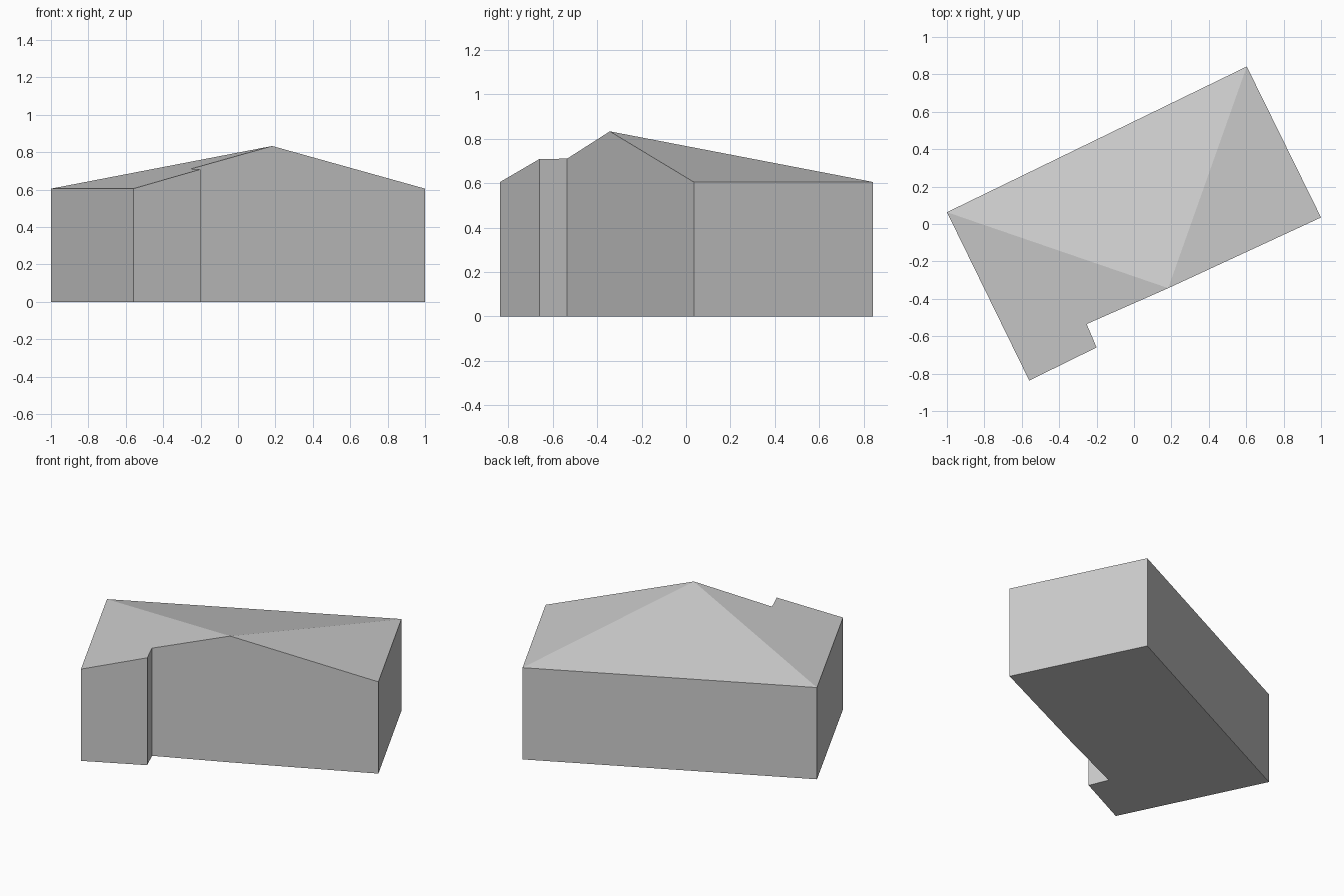
import bpy
import bmesh
from mathutils import Vector

cube = bpy.data.objects.get("Cube")
if cube:
    bpy.data.objects.remove(cube, do_unlink=True)

EAVES, PEAK = 0.605, 0.833

# Footprint corners, counter-clockwise from the left corner
footprint = {
    "left": (-1.0, 0.063),
    "front": (-0.56, -0.837),
    "step_out": (-0.20, -0.66),
    "step_in": (-0.253, -0.535),
    "apex": (0.183, -0.343),
    "right": (1.0, 0.035),
    "back": (0.603, 0.842),
}

# The left roof slope rises evenly from its eaves to the apex
eave_start = Vector(footprint["left"])
eave_dir = (Vector(footprint["front"]) - eave_start).normalized()


def distance_from_eave(name):
    offset = Vector(footprint[name]) - eave_start
    return eave_dir.x * offset.y - eave_dir.y * offset.x


def roof_height(name):
    if name in ("left", "front", "right", "back"):
        return EAVES
    return EAVES + (PEAK - EAVES) * distance_from_eave(name) / distance_from_eave("apex")


bm = bmesh.new()
base = {n: bm.verts.new((x, y, 0)) for n, (x, y) in footprint.items()}
top = {n: bm.verts.new((x, y, roof_height(n))) for n, (x, y) in footprint.items()}

# Floor and walls
names = list(footprint)
bm.faces.new([base[n] for n in reversed(names)])
for a, b in zip(names, names[1:] + names[:1]):
    if a == "step_in":
        # The gable wall runs flat from the step past the apex to the right corner
        bm.faces.new([base[a], base["apex"], base["right"], top["right"], top["apex"], top[a]])
    elif a != "apex":
        bm.faces.new([base[a], base[b], top[b], top[a]])

# Roof slopes: left, back and right
for slope in (("left", "front", "step_out", "step_in", "apex"),
              ("left", "apex", "back"),
              ("apex", "right", "back")):
    bm.faces.new([top[n] for n in slope])

bmesh.ops.recalc_face_normals(bm, faces=bm.faces)
mesh = bpy.data.meshes.new("building")
bm.to_mesh(mesh)
bm.free()

# Plain grey finish
grey = bpy.data.materials.new("light grey")
grey.use_nodes = True
grey.diffuse_color = (0.6, 0.6, 0.6, 1)
grey.node_tree.nodes["Principled BSDF"].inputs["Base Color"].default_value = (0.6, 0.6, 0.6, 1)
mesh.materials.append(grey)

building = bpy.data.objects.new("building", mesh)
bpy.context.collection.objects.link(building)
